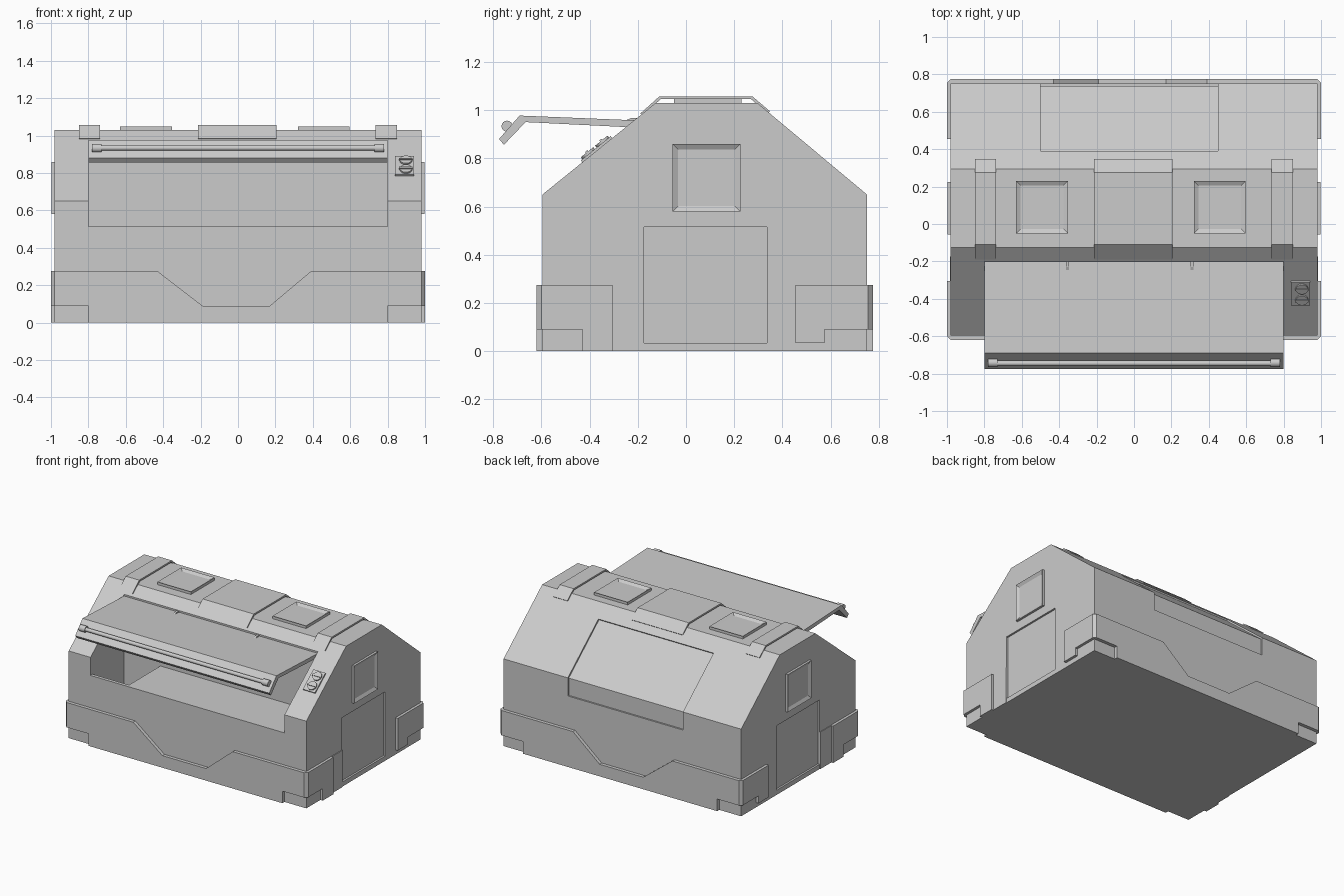
import bpy, bmesh, math
from mathutils import Matrix, Vector

if "Cube" in bpy.data.objects:
    bpy.data.objects.remove(bpy.data.objects["Cube"])

grey = bpy.data.materials.new("light grey")
grey.diffuse_color = (0.6, 0.6, 0.6, 1)
grey.use_nodes = True
grey.node_tree.nodes["Principled BSDF"].inputs["Base Color"].default_value = grey.diffuse_color


def finish(name, bm):
    bmesh.ops.recalc_face_normals(bm, faces=bm.faces[:])
    me = bpy.data.meshes.new(name)
    bm.to_mesh(me)
    bm.free()
    me.materials.append(grey)
    ob = bpy.data.objects.new(name, me)
    bpy.context.collection.objects.link(ob)
    return ob


def prism(name, axis, pts, a, b):
    """Extrude a 2D profile along an axis from a to b."""
    put = {"x": lambda p, t: (t, p[0], p[1]),
           "y": lambda p, t: (p[0], t, p[1]),
           "z": lambda p, t: (p[0], p[1], t)}[axis]
    bm = bmesh.new()
    va = [bm.verts.new(put(p, a)) for p in pts]
    vb = [bm.verts.new(put(p, b)) for p in pts]
    bm.faces.new(va)
    bm.faces.new(vb[::-1])
    for i in range(len(pts)):
        j = (i + 1) % len(pts)
        bm.faces.new((va[i], vb[i], vb[j], va[j]))
    return finish(name, bm)


def rect(u0, v0, u1, v1):
    return [(u0, v0), (u1, v0), (u1, v1), (u0, v1)]


def framed(name, axis, r, a, b, width, depth):
    """Plate whose outer face (at b) holds a sunken panel."""
    ob = prism(name, axis, rect(*r), a, b)
    d = Vector((1, 0, 0)) if axis == "x" else Vector((0, 0, 1))
    d *= 1 if b > a else -1
    bm = bmesh.new()
    bm.from_mesh(ob.data)
    bm.normal_update()
    f = [f for f in bm.faces if f.normal.dot(d) > 0.9]
    bmesh.ops.inset_region(bm, faces=f, thickness=width)
    for v in f[0].verts:
        v.co -= d * depth
    bm.to_mesh(ob.data)
    bm.free()
    return ob


def cut(target, cutter):
    m = target.modifiers.new("cut", "BOOLEAN")
    m.operation, m.solver, m.object = "DIFFERENCE", "EXACT", cutter
    bpy.context.view_layer.objects.active = target
    bpy.ops.object.modifier_apply(modifier=m.name)
    bpy.data.objects.remove(cutter)


def cylinder(name, r, h, matrix, sides=16):
    bm = bmesh.new()
    bmesh.ops.create_cone(bm, cap_ends=True, segments=sides, radius1=r, radius2=r,
                          depth=h, matrix=matrix)
    ob = finish(name, bm)
    for p in ob.data.polygons:
        p.use_smooth = len(p.vertices) == 4
    ob.data.set_sharp_from_angle(angle=math.radians(40))
    return ob


# Body shell with serving opening, storage well, rear recess and side doors
body = prism("body", "x", [(-.595, 0), (.75, 0), (.75, .65), (.295, 1.03),
                           (-.125, 1.03), (-.595, .65)], -.98, .98)
cut(body, prism("opening_cutter", "x", rect(-.7, .515, -.2, 1.1), -.8, .8))
cut(body, prism("well_cutter", "x", rect(-.57, .1, -.2, .6), -.8, -.5))
cut(body, prism("rear_cutter", "x", [(.9, .515), (.738, .515), (.738, .644),
                                     (.382, .942), (.422, .989), (.9, .989)], -.5, .45))
for s in (-1, 1):
    cut(body, prism("door_cutter", "x", rect(-.175, .035, .335, .515), s * .966, s * 1.1))

# Lower trim on the front and back, with a dipped centre and notched corners
band = [(-.98, .09), (-.8, .09), (-.8, 0), (.8, 0), (.8, .09), (.98, .09), (.98, .275),
        (.39, .275), (.17, .09), (-.19, .09), (-.43, .275), (-.98, .275)]
prism("front_trim", "y", band, -.62, -.585)
prism("back_trim", "y", band, .74, .775)

for s, side in ((-1, "left"), (1, "right")):
    # Lower trim on the sides
    prism(side + "_front_trim", "x", [(-.6, .09), (-.43, .09), (-.43, 0), (-.305, 0),
                                      (-.305, .275), (-.6, .275)], s * .97, s)
    prism(side + "_thin_trim", "x", rect(-.305, 0, -.175, .275), s * .97, s * .985)
    prism(side + "_back_trim", "x", [(.455, .035), (.575, .035), (.575, .09), (.755, .09),
                                     (.755, .275), (.455, .275)], s * .97, s)
    # Chamfered corner pieces
    for y0, y1, y2 in ((-.62, -.6, -.585), (.775, .755, .74)):
        prism(side + "_corner_trim", "z", [(s * .98, y0), (s, y1), (s * .97, y2),
                                           (s * .96, y0)], .09, .275)
    # Side window
    framed(side + "_window", "x", (-.055, .58, .225, .86), s * .97, s * .997, .032, .013)

# Roof hatches
for x in (-.63, .32):
    framed("roof_vent", "z", (x, -.05, x + .277, .23), 1.02, 1.05, .034, .013)

# Roof straps and centre cover
strap = [(-.19, .985), (-.11, 1.057), (.275, 1.057), (.348, .995), (.338, .985),
         (.27, 1.045), (-.105, 1.045), (-.178, .98)]
for name, x0, x1 in (("left_strap", -.85, -.738), ("right_strap", .735, .85),
                     ("centre_cover", -.215, .207)):
    prism(name, "x", strap, x0, x1)

# Raised awning with bent lip, hinge wedges and grab bar
prism("awning", "x", [(-.2, .957), (-.69, .977), (-.775, .88), (-.755, .856),
                      (-.665, .95), (-.24, .929), (-.2, .932)], -.8, .8)
for x in (-.355, .31):
    prism("hinge", "x", [(-.25, .957), (-.19, .957), (-.19, .968), (-.23, .966)],
          x - .008, x + .008)
turn = Matrix.Rotation(math.pi / 2, 4, "Y")
cylinder("grab_bar", .014, 1.5, Matrix.Translation((0, -.745, .934)) @ turn)
for x in (-.755, .755):
    cylinder("bar_end", .023, .05, Matrix.Translation((x, -.742, .933)) @ turn)

# Control panel with two dials on the front slope
slope = Matrix.Translation((.89, -.368, .8335)) @ Matrix.Rotation(.68, 4, "X")
panel = prism("control_panel", "z", rect(-.05, -.08, .05, .08), -.01, .01)
panel.data.transform(slope)
for v in (-.038, .038):
    cylinder("dial", .033, .012, slope @ Matrix.Translation((.008, v, .014)))
    grip = prism("dial_grip", "z", rect(-.028, v - .006, .044, v + .006), .018, .026)
    grip.data.transform(slope)
